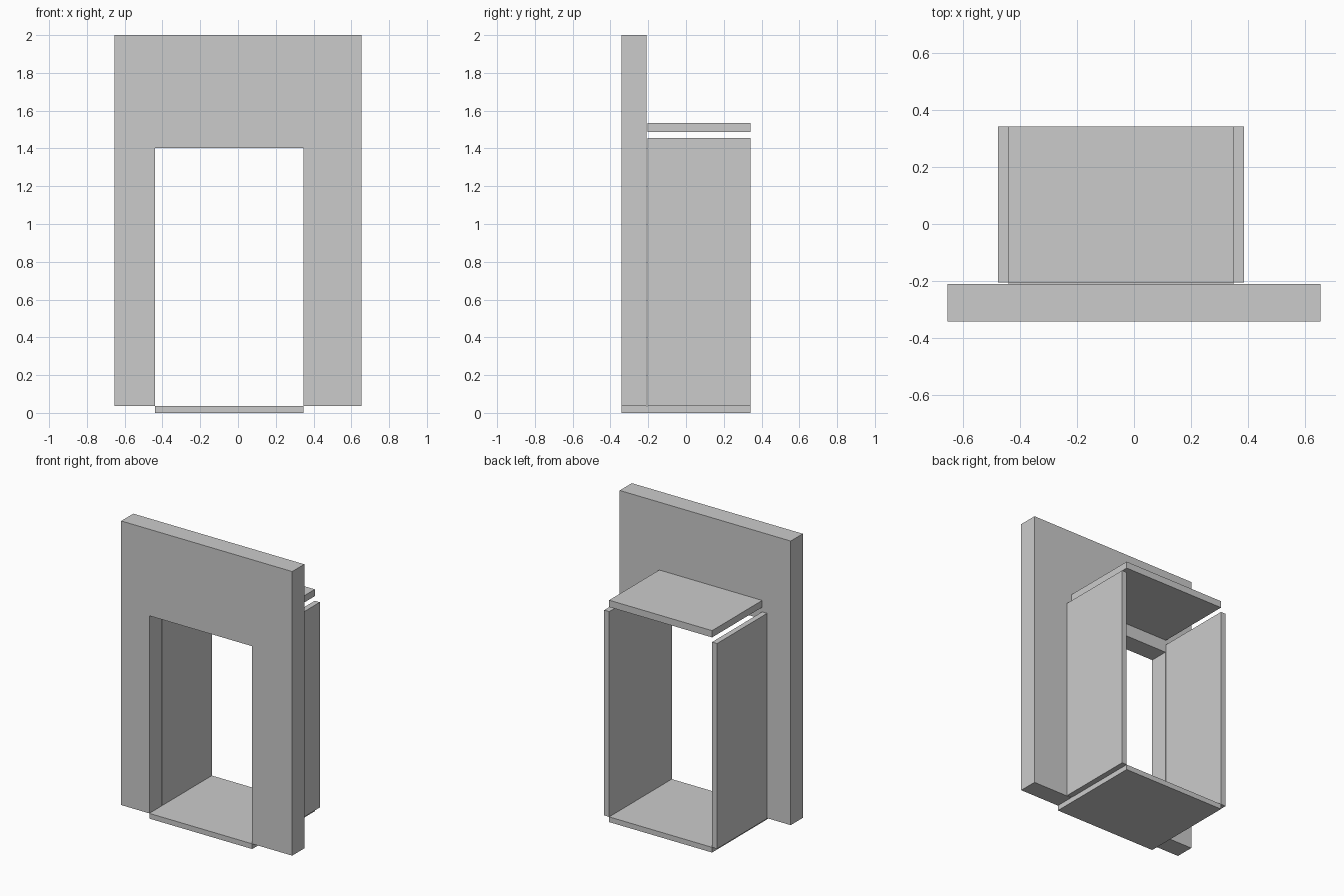
import bpy, bmesh

if "Cube" in bpy.data.objects:
    bpy.data.objects.remove(bpy.data.objects["Cube"])

X0, X1 = -0.439, 0.348      # opening sides
FRONT, WALL_BACK, PANEL_FRONT, BACK = -0.342, -0.21, -0.205, 0.342
FLOOR = 0.036               # floor top


def extrude_profile(name, points, y0, y1):
    """Extrude an x-z outline along y."""
    bm = bmesh.new()
    face = bm.faces.new([bm.verts.new((x, y0, z)) for x, z in points])
    result = bmesh.ops.extrude_face_region(bm, geom=[face])
    verts = [g for g in result["geom"] if isinstance(g, bmesh.types.BMVert)]
    bmesh.ops.translate(bm, verts=verts, vec=(0, y1 - y0, 0))
    bmesh.ops.recalc_face_normals(bm, faces=bm.faces)
    mesh = bpy.data.meshes.new(name)
    bm.to_mesh(mesh)
    bm.free()
    obj = bpy.data.objects.new(name, mesh)
    bpy.context.collection.objects.link(obj)
    return obj


def box(name, x0, x1, y0, y1, z0, z1):
    return extrude_profile(name, [(x0, z0), (x1, z0), (x1, z1), (x0, z1)], y0, y1)


# Front wall with doorway
extrude_profile("front_wall", [
    (-0.654, FLOOR), (X0, FLOOR), (X0, 1.402), (X1, 1.402),
    (X1, FLOOR), (0.654, FLOOR), (0.654, 2.0), (-0.654, 2.0)], FRONT, WALL_BACK)

# Floor slab and raised ceiling slab
box("floor", X0, X1, FRONT, BACK, 0.0, FLOOR)
box("ceiling", X0, X1, PANEL_FRONT, BACK, 1.487, 1.534)

# Side panels behind the wall
box("left_panel", X0 - 0.038, X0, PANEL_FRONT, BACK, FLOOR, 1.455)
box("right_panel", X1, X1 + 0.038, PANEL_FRONT, BACK, FLOOR, 1.455)
